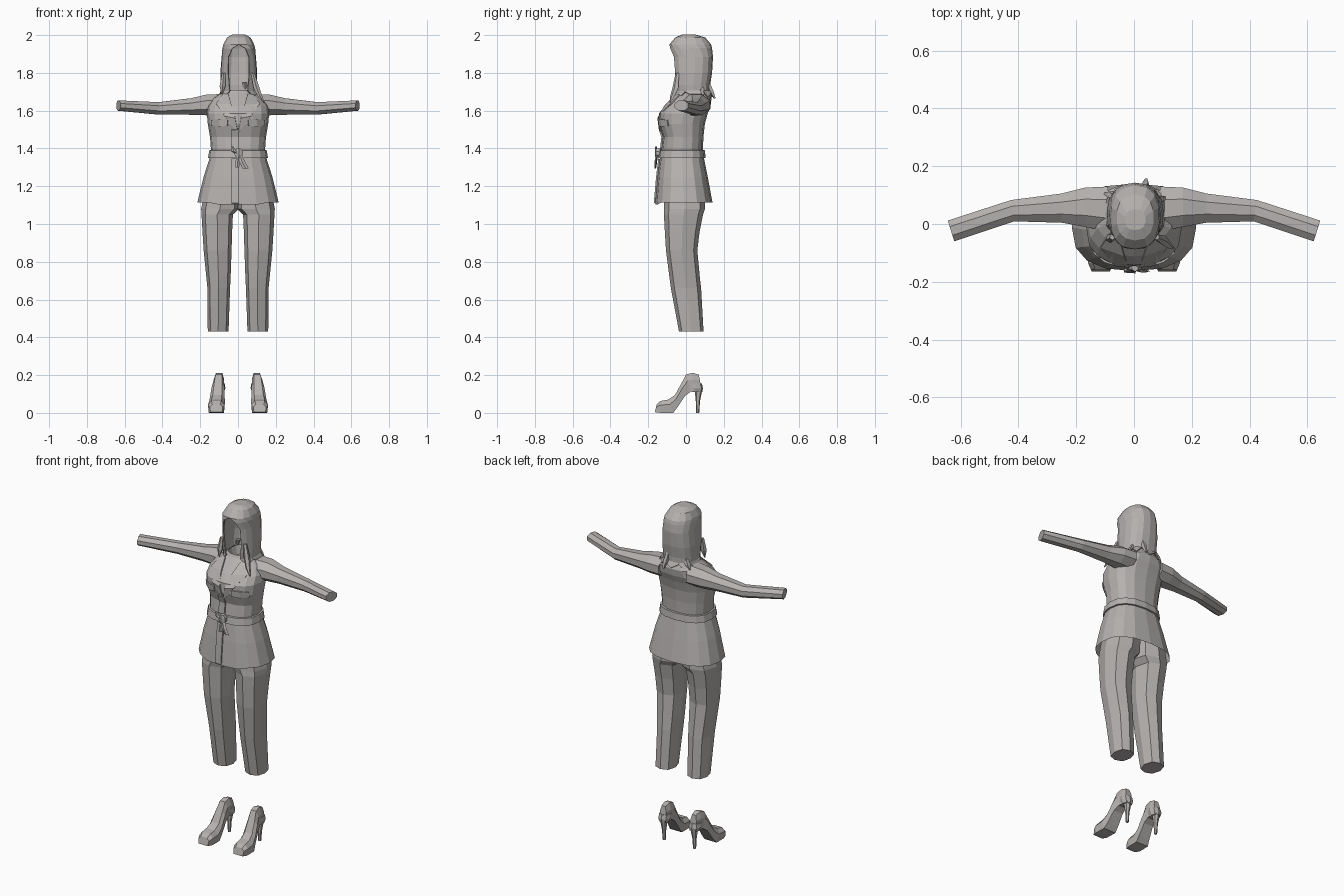
import bpy, bmesh, math
from mathutils import Vector
from mathutils.bvhtree import BVHTree

cube = bpy.data.objects.get("Cube")
if cube:
    bpy.data.objects.remove(cube)

clay = bpy.data.materials.new("warm grey")
clay.use_nodes = True
clay.diffuse_color = (0.46, 0.44, 0.43, 1)
clay.node_tree.nodes["Principled BSDF"].inputs["Base Color"].default_value = clay.diffuse_color


def curve_pow(v, p=0.8):
    return math.copysign(abs(v) ** p, v)


def ring(z, rx, yf, yb, cx=0.0, n=16, opening=None):
    """Rounded-square section at height z; an opening angle leaves a gap at the front."""
    pts = []
    for i in range(n):
        if opening is None:
            a = -math.pi / 2 + 2 * math.pi * i / n
        else:
            o = math.radians(opening)
            a = -math.pi / 2 + o + (2 * math.pi - 2 * o) * i / (n - 1)
        pts.append(Vector((cx + rx * curve_pow(math.cos(a)),
                           (yf + yb) / 2 + (yb - yf) / 2 * curve_pow(math.sin(a)), z)))
    return pts


def loft(name, rings, closed=True, caps=(True, True), thickness=0):
    """Skin a list of sections into one flat-shaded part."""
    bm = bmesh.new()
    rows = [[bm.verts.new(p) for p in r] for r in rings]
    n = len(rows[0])
    for a, b in zip(rows, rows[1:]):
        for i in range(n if closed else n - 1):
            j = (i + 1) % n
            bm.faces.new((a[i], a[j], b[j], b[i]))
    for row, cap in zip((rows[0], rows[-1]), caps):
        if cap:
            bm.faces.new(row)
    bmesh.ops.remove_doubles(bm, verts=bm.verts, dist=0.0005)
    bmesh.ops.recalc_face_normals(bm, faces=bm.faces)
    mesh = bpy.data.meshes.new(name)
    bm.to_mesh(mesh)
    bm.free()
    mesh.materials.append(clay)
    ob = bpy.data.objects.new(name, mesh)
    bpy.context.collection.objects.link(ob)
    if thickness:
        mod = ob.modifiers.new("thickness", 'SOLIDIFY')
        mod.thickness = thickness
        mod.offset = 0
    return ob


# Jacket: flared skirt, waist, bust, shoulders and hollow neck
jacket_sections = [
    (1.115, .215, -.163, .14), (1.25, .182, -.15, .115), (1.35, .15, -.138, .095),
    (1.39, .143, -.13, .09), (1.46, .148, -.122, .092), (1.53, .16, -.145, .1),
    (1.585, .165, -.143, .115), (1.625, .16, -.112, .13), (1.665, .135, -.07, .135),
    (1.695, .09, -.038, .12), (1.71, .07, -.03, .11), (1.66, .055, -.03, .1)]
jacket = loft("jacket", [ring(*s) for s in jacket_sections], caps=(False, True))
for v in jacket.data.vertices[:16]:
    if v.co.y < -.15:
        v.co.z -= .013
surface = BVHTree.FromPolygons([v.co for v in jacket.data.vertices],
                               [p.vertices[:] for p in jacket.data.polygons])


def on_jacket(x, z):
    hit = surface.ray_cast(Vector((x, -1, z)), Vector((0, 1, 0)))[0]
    return Vector((x, (hit.y if hit else 0) - .005, z))


def plate(name, inner, outer, side=1):
    """Thin strip laid on the jacket front between two edges."""
    rows = [[on_jacket(side * x, z) for x, z in pair] for pair in zip(inner, outer)]
    return loft(name, rows, closed=False, caps=(False, False), thickness=.008)


# Front overlap, above and below the belt
for name, heights in (("upper_placket", (1.5, 1.46, 1.395)), ("lower_placket", (1.345, 1.25, 1.11))):
    plate(name, [(-.035, z) for z in heights], [(.006, z) for z in heights])

# Belt with knot and hanging ends
loft("belt", [ring(z, rx, f, b) for z, rx, f, b in (
    (1.348, .147, -.135, .09), (1.35, .159, -.147, .104),
    (1.39, .152, -.14, .1), (1.392, .14, -.128, .088))], caps=(False, False))
loft("belt_knot", [ring(z, r, -.165, -.13, .004, 6) for z, r in
                   ((1.352, .012), (1.365, .024), (1.385, .024), (1.4, .012))])


def ribbon(name, points, width):
    """Flat tapering strip hanging or sticking out along a path."""
    loft(name, [ring(z, w, y - .005, y + .005, x, 4) for (x, y, z), w in zip(points, width)])


ribbon("belt_end_left", [(.008, -.152, 1.37), (.022, -.162, 1.33), (.04, -.163, 1.295)], (.01, .016, .016))
ribbon("belt_end_right", [(.004, -.152, 1.37), (-.002, -.158, 1.33), (-.004, -.162, 1.3)], (.008, .012, .01))
ribbon("belt_loop", [(.0, -.155, 1.37), (-.022, -.16, 1.385), (-.03, -.158, 1.41)], (.01, .014, .006))

# Hair: hollow shell open over the face, with a jagged lower edge
hair_sections = [
    (2.0, .035, -.02, .05, 0), (1.985, .062, -.055, .1, 0), (1.95, .08, -.085, .13, 0),
    (1.93, .084, -.085, .135, 18), (1.885, .088, -.075, .14, 32), (1.8, .095, -.066, .135, 30),
    (1.735, .095, -.06, .125, 26), (1.705, .093, -.055, .125, 25)]
hair_rings = [ring(z, rx, f, b, .004, 15, o) for z, rx, f, b, o in hair_sections]
hair_rings.append([p + Vector((p.x * .1, .012 if p.y > 0 else 0, -.035 if i % 2 else -.006))
                   for i, p in enumerate(hair_rings[-1])])
loft("hair", hair_rings, closed=False, caps=(True, False), thickness=.006)


def lock(name, points, sizes):
    loft(name, [ring(z, r, y - r, y + r, x, 5) for (x, y, z), r in zip(points, sizes)])


lock("front_lock_left", [(.078, -.045, 1.8), (.098, -.055, 1.72), (.115, -.07, 1.68), (.138, -.085, 1.64)],
     (.01, .017, .013, .003))
lock("front_lock_right", [(-.075, -.045, 1.8), (-.082, -.05, 1.73), (-.085, -.055, 1.685)], (.01, .016, .003))
lock("back_lock", [(.035, .115, 1.75), (.04, .135, 1.7), (.042, .152, 1.665)], (.012, .014, .006))
lock("back_lock_right", [(-.06, .09, 1.74), (-.08, .1, 1.7), (-.1, .105, 1.675)], (.012, .014, .004))
lock("back_lock_left", [(.07, .08, 1.74), (.09, .085, 1.7), (.11, .09, 1.675)], (.012, .014, .004))

# Arm sections: x, y, z, depth, height, end slant
arm_sections = [
    (.09, .052, 1.632, .08, .058, 0), (.17, .058, 1.63, .07, .056, 0),
    (.25, .055, 1.622, .052, .045, 0), (.42, .046, 1.612, .038, .034, .15),
    (.633, -.024, 1.627, .037, .028, .33)]

# Trouser sections: height, inner x, outer x, front y, back y
leg_sections = [
    (.43, .05, .16, -.037, .093), (.66, .042, .162, -.08, .08), (.72, .039, .168, -.088, .073),
    (.86, .034, .182, -.106, .06), (.96, .031, .188, -.112, .072), (1.05, .027, .193, -.117, .09),
    (1.08, -.005, .195, -.117, .1), (1.2, -.005, .17, -.115, .1)]

# Shoe sections: top y and z, bottom y and z, half width, centre x
shoe_sections = [
    (-.155, .045, -.165, .004, .034, .115), (-.135, .063, -.135, 0, .044, .115),
    (-.095, .07, -.068, 0, .044, .114), (-.058, .095, -.045, .03, .04, .11),
    (-.025, .155, -.005, .09, .034, .106), (.0, .203, .025, .112, .028, .102),
    (.035, .212, .052, .112, .027, .1), (.068, .202, .084, .115, .02, .1)]

for side, label in ((1, "left"), (-1, "right")):
    # Sleeve
    rings = []
    for x, y, z, ry, rz, slant in arm_sections:
        angles = [math.pi * (i + .5) / 4 for i in range(8)]
        rings.append([Vector((side * (x + slant * ry * math.cos(a)), y + ry * math.cos(a) * 1.05,
                              z + rz * math.sin(a) * 1.05)) for a in angles])
    loft(label + "_sleeve", rings)

    # Trouser leg
    loft(label + "_trouser_leg", [ring(z, (x1 - x0) / 2, f, b, side * (x0 + x1) / 2, 8)
                                  for z, x0, x1, f, b in leg_sections])

    # Shoe upper: narrow top edge, full width lower down
    rings = []
    for ty, tz, by, bz, w, cx in shoe_sections:
        top, bottom = Vector((side * cx, ty, tz)), Vector((side * cx, by, bz))
        rings.append([top.lerp(bottom, t) + Vector((s * w * k, 0, 0)) for s, t, k in (
            (-1, 0, .6), (1, 0, .6), (1, .35, 1), (1, 1, .9), (-1, 1, .9), (-1, .35, 1))])
    loft(label + "_shoe", rings)

    # Heel cup and slim heel
    loft(label + "_heel_cup", [ring(z, rx, f, b, side * .1, 8) for z, rx, f, b in (
        (.11, .026, .035, .086), (.13, .033, .022, .09), (.155, .031, .015, .084))])
    loft(label + "_heel", [ring(z, r, y - r, y + r, side * .1, 6) for z, y, r in (
        (.0, .062, .008), (.06, .063, .011), (.12, .066, .02))])

    # Lapel and chest pocket flap
    plate(label + "_lapel", [(.05, 1.685), (.034, 1.63), (.015, 1.56), (.003, 1.5)],
          [(.075, 1.692), (.115, 1.635), (.07, 1.57), (.008, 1.49)], side)
    plate(label + "_pocket_flap", [(.055, 1.555), (.1, 1.555), (.14, 1.55)],
          [(.055, 1.52), (.1, 1.515), (.14, 1.52)], side)
